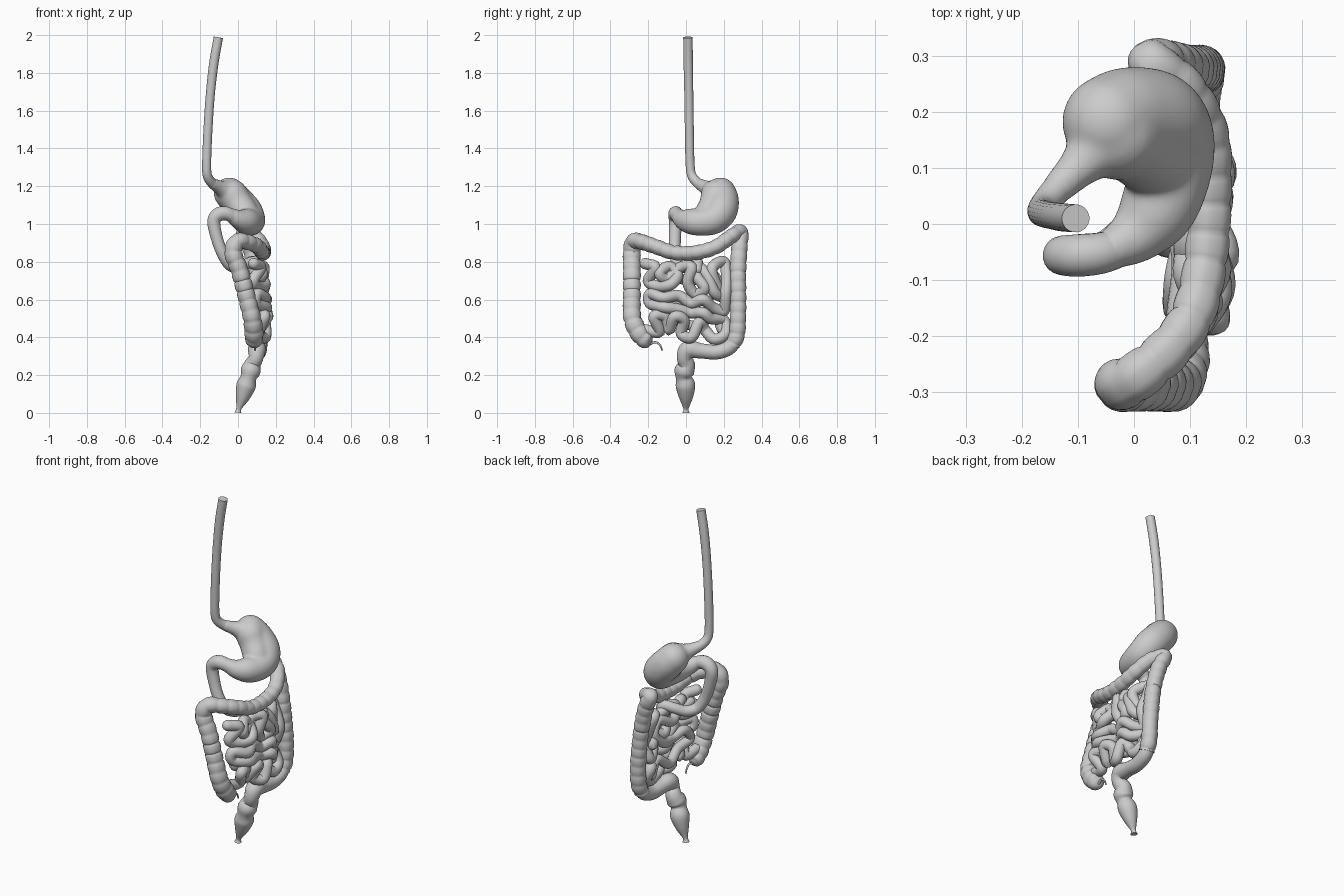
import bpy, bmesh, math
from mathutils import Vector


def spline(pts, step):
    """Catmull-Rom through (x, y, z, r) points, roughly even steps."""
    p = [Vector(q) for q in pts]
    p = [2 * p[0] - p[1]] + p + [2 * p[-1] - p[-2]]
    out = []
    for i in range(1, len(p) - 2):
        a, b, c, d = p[i - 1:i + 3]
        n = max(2, round((c - b).length / step))
        for k in range(n):
            t = k / n
            out.append(0.5 * (2 * b + (c - a) * t + (2 * a - 5 * b + 4 * c - d) * t * t
                              + (3 * b - a - 3 * c + d) * t ** 3))
    out.append(p[-2])
    return [(q.to_3d(), q[3]) for q in out]


def sweep(bm, pts, sides=20, step=0.012, domes=(False, False), haustra=0.0):
    """Sweep a round section along a path; haustra is the pouch spacing."""
    path = spline(pts, step)
    for end in (0, 1):
        if domes[end]:
            (c, r), (c2, _) = (path[0], path[1]) if end == 0 else (path[-1], path[-2])
            d = (c - c2).normalized()
            cap = [(c + d * r * math.sin(a), r * math.cos(a))
                   for a in [math.radians(v) for v in (18, 36, 54, 70, 82)]]
            path = cap[::-1] + path if end == 0 else path + cap
    n = len(path)
    rings, normal, dist = [], None, 0.0
    for i, (c, r) in enumerate(path):
        t = (path[min(i + 1, n - 1)][0] - path[max(i - 1, 0)][0]).normalized()
        if normal is None:
            normal = t.orthogonal()
        normal = (normal - t * normal.dot(t)).normalized()
        side = t.cross(normal)
        if i:
            dist += (c - path[i - 1][0]).length
        ring = []
        for k in range(sides):
            a = 2 * math.pi * k / sides
            rr = r
            if haustra:
                pouch = abs(math.sin(math.pi * dist / haustra)) ** 0.35
                band = abs(math.sin(1.5 * a)) ** 0.5
                rr = r * (0.84 + 0.15 * pouch + 0.06 * band)
            ring.append(bm.verts.new(c + (normal * math.cos(a) + side * math.sin(a)) * rr))
        rings.append(ring)
    for a, b in zip(rings, rings[1:]):
        for k in range(sides):
            j = (k + 1) % sides
            bm.faces.new((a[k], a[j], b[j], b[k]))
    bm.faces.new(rings[0][::-1])
    bm.faces.new(rings[-1])


def tube(name, *paths, **kw):
    bm = bmesh.new()
    for p in paths:
        sweep(bm, p, **kw)
    bmesh.ops.recalc_face_normals(bm, faces=bm.faces)
    me = bpy.data.meshes.new(name)
    bm.to_mesh(me)
    bm.free()
    ob = bpy.data.objects.new(name, me)
    bpy.context.collection.objects.link(ob)
    bpy.ops.object.select_all(action='DESELECT')
    bpy.context.view_layer.objects.active = ob
    ob.select_set(True)
    bpy.ops.object.shade_smooth_by_angle(angle=math.radians(50))
    return ob


# Oesophagus
tube("oesophagus", [
    (-.104, .010, 1.988, .025), (-.128, .012, 1.85, .025), (-.147, .015, 1.68, .024),
    (-.160, .018, 1.48, .024), (-.166, .022, 1.31, .024), (-.160, .034, 1.25, .025),
    (-.135, .065, 1.215, .027), (-.110, .09, 1.20, .030)])

# Stomach: body, lesser-curve fill and the funnel under the oesophagus, fused together
stomach = tube("stomach", [
    (-.045, .182, 1.163, .084), (-.010, .193, 1.125, .087), (.040, .185, 1.07, .087),
    (.065, .145, 1.025, .080), (.062, .080, 1.01, .073), (.037, .020, 1.015, .068),
    (.0, -.022, 1.027, .051), (-.045, -.048, 1.053, .035)],
    [(-.03, .16, 1.155, .082), (.0, .15, 1.11, .078), (.035, .125, 1.06, .076)],
    [(-.135, .065, 1.215, .030), (-.10, .10, 1.195, .038), (-.06, .14, 1.175, .060)],
    sides=32, domes=(True, True))
rm = stomach.modifiers.new("fuse", 'REMESH')
rm.mode = 'VOXEL'
rm.voxel_size = 0.007
rm.use_smooth_shade = True
sm = stomach.modifiers.new("soften", 'SMOOTH')
sm.factor = 0.5
sm.iterations = 20

# Duodenum
tube("duodenum", [
    (-.02, -.04, 1.035, .034), (-.06, -.052, 1.055, .037), (-.10, -.056, 1.052, .038),
    (-.128, -.056, 1.015, .035), (-.113, -.058, .93, .032), (-.085, -.058, .85, .031),
    (-.045, -.04, .785, .031), (.0, .0, .77, .030), (.05, .04, .79, .029),
    (.10, .06, .80, .029), (.125, .06, .76, .028)], domes=(True, True))

# Small intestine: one winding path of (y, z), bulging to the front
coils = [(-.215, .79), (-.16, .77), (-.20, .70), (-.15, .67), (-.08, .68), (-.045, .73),
         (-.09, .775), (-.14, .74), (-.10, .71), (-.03, .77), (.03, .77), (.01, .69),
         (.05, .63), (.10, .66), (.06, .72), (.055, .78), (.11, .73), (.15, .64),
         (.19, .62), (.15, .70), (.14, .77), (.20, .80), (.215, .72), (.21, .63),
         (.20, .54), (.14, .56), (.09, .60), (.03, .58), (-.04, .62), (-.12, .61),
         (-.19, .63), (-.19, .58), (-.12, .56), (-.05, .55), (.03, .53), (.09, .53),
         (.13, .50), (.20, .49), (.21, .42), (.15, .39), (.10, .44), (.07, .48),
         (.03, .40), (-.025, .42), (-.01, .49), (-.06, .51), (-.09, .44), (-.11, .51),
         (-.17, .51), (-.14, .43), (-.22, .44)]
path = [(.142 - .7 * y * y - .10 * abs(z - .53) + .022 * math.sin(2.0 * i), y, z, .030)
        for i, (y, z) in enumerate(coils)]
tube("small_intestine", path, sides=16, domes=(True, True))

# Deep coils behind the front layer
deep = [(-.16, .74), (-.06, .72), (.03, .70), (.13, .74), (.17, .67), (.10, .60), (.0, .58),
        (-.10, .60), (-.15, .53), (-.06, .50), (.05, .46), (.15, .52), (.19, .44)]
tube("deep_coils", [(.085 + .012 * math.sin(2.3 * i), y, z, .027)
                    for i, (y, z) in enumerate(deep)], sides=16, domes=(True, True))

# Large intestine with pouches: ascending, transverse and descending in one run
tube("colon", [
    (.088, -.185, .368, .020), (.086, -.205, .38, .043), (.085, -.245, .42, .049),
    (.075, -.283, .50, .047), (.045, -.286, .62, .046), (.010, -.286, .75, .046),
    (-.025, -.286, .85, .046), (.0, -.275, .908, .043), (.06, -.225, .902, .040),
    (.105, -.16, .88, .039), (.128, -.06, .848, .038), (.135, .06, .85, .038),
    (.130, .16, .88, .038), (.09, .24, .935, .038), (.03, .288, .957, .040),
    (.06, .284, .89, .042), (.095, .276, .75, .042), (.117, .276, .55, .042),
    (.120, .27, .42, .042), (.117, .245, .36, .041)],
    sides=24, step=.0075, haustra=.054)

# Appendix
tube("appendix", [(.085, -.20, .36, .007), (.09, -.165, .374, .006), (.09, -.14, .362, .005),
                  (.09, -.125, .33, .004)], sides=8)

# Sigmoid colon, rectum and anus
tube("sigmoid_and_rectum", [
    (.119, .26, .38, .036), (.115, .225, .343, .039), (.11, .16, .322, .039),
    (.105, .08, .328, .040), (.10, .012, .335, .048), (.095, -.010, .29, .039),
    (.078, .004, .258, .044), (.066, -.009, .22, .053), (.056, -.012, .188, .042),
    (.043, -.003, .145, .052), (.025, 0, .085, .038), (.008, 0, .035, .018),
    (.002, 0, .016, .013), (0, 0, .001, .019)], sides=24, domes=(True, False))
